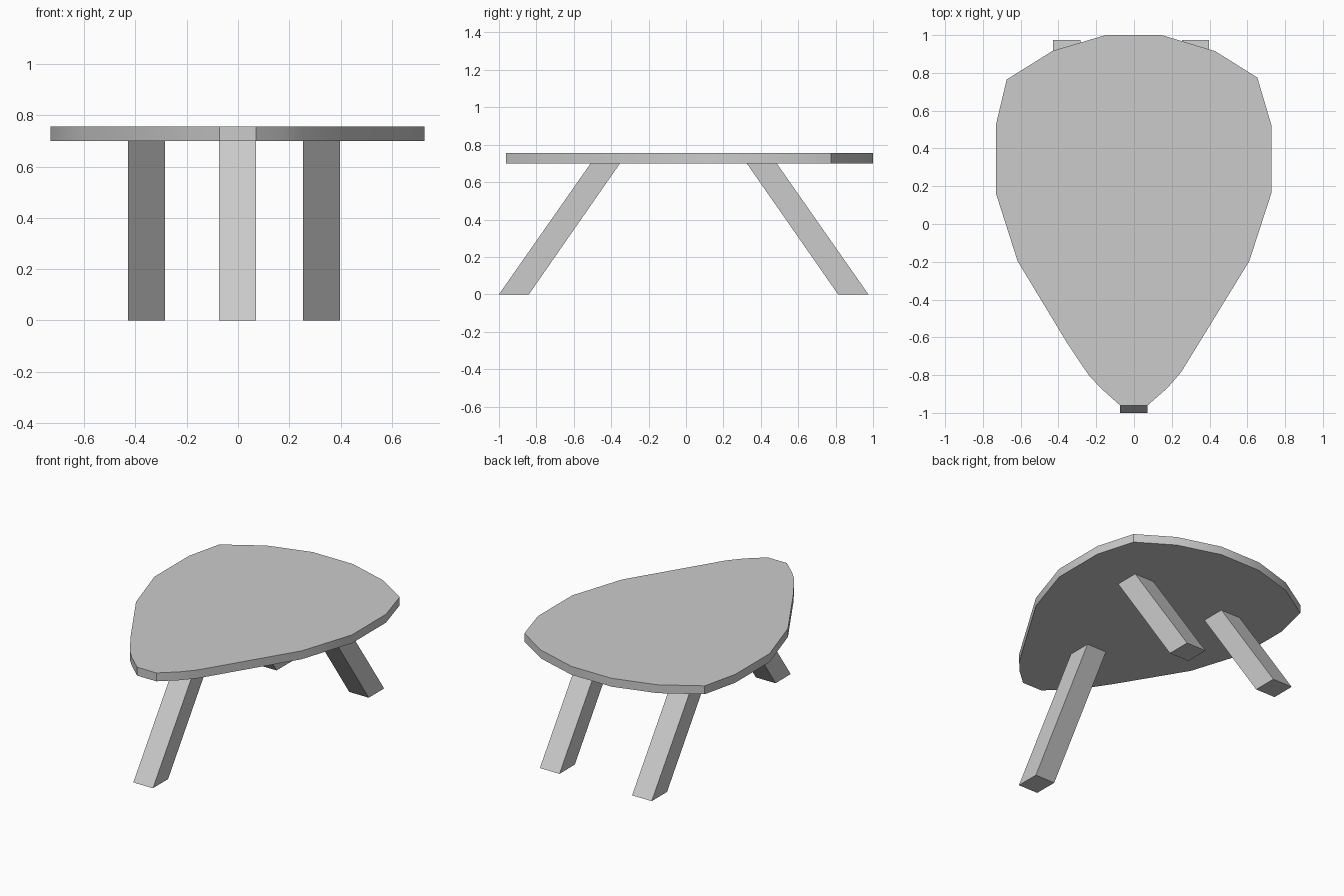
import bpy
import bmesh
import math

if "Cube" in bpy.data.objects:
    bpy.data.objects.remove(bpy.data.objects["Cube"])


def prism(name, base, top):
    """Solid between two matching counter-clockwise outlines."""
    bm = bmesh.new()
    lo = [bm.verts.new(p) for p in base]
    hi = [bm.verts.new(p) for p in top]
    bm.faces.new(lo[::-1])
    bm.faces.new(hi)
    n = len(lo)
    for i in range(n):
        j = (i + 1) % n
        bm.faces.new((lo[i], lo[j], hi[j], hi[i]))
    bmesh.ops.recalc_face_normals(bm, faces=bm.faces)
    mesh = bpy.data.meshes.new(name)
    bm.to_mesh(mesh)
    bm.free()
    obj = bpy.data.objects.new(name, mesh)
    bpy.context.collection.objects.link(obj)
    return obj


def leg(name, x0, x1, foot, head):
    """Slanted square bar, cut level at floor and tabletop."""
    def ring(y, z):
        return [(x0, y[0], z), (x1, y[0], z), (x1, y[1], z), (x0, y[1], z)]
    return prism(name, ring(foot, 0), ring(head, UNDERSIDE))


UNDERSIDE, TOP = 0.70, 0.756

# Tabletop: slightly irregular egg-shaped slab
outline = [
    (0.07, -0.962), (0.177, -0.868), (0.25, -0.784), (0.61, -0.197),
    (0.727, 0.162), (0.727, 0.525), (0.653, 0.775), (0.43, 0.915),
    (0.147, 1.0), (-0.15, 1.0), (-0.43, 0.917), (-0.674, 0.765),
    (-0.731, 0.525), (-0.731, 0.162), (-0.616, -0.197), (-0.357, -0.625),
    (-0.24, -0.80), (-0.177, -0.868), (-0.072, -0.962),
]
tabletop = prism("tabletop",
                 [(x, y, UNDERSIDE) for x, y in outline],
                 [(x, y, TOP) for x, y in outline])
bpy.context.view_layer.objects.active = tabletop
tabletop.select_set(True)
bpy.ops.object.shade_smooth_by_angle(angle=math.radians(40))

# Three splayed legs
leg("front_leg", -0.074, 0.071, (-1.0, -0.84), (-0.51, -0.353))
for name, x in (("back_left_leg", -0.429), ("back_right_leg", 0.253)):
    leg(name, x, x + 0.145, (0.813, 0.975), (0.325, 0.485))
